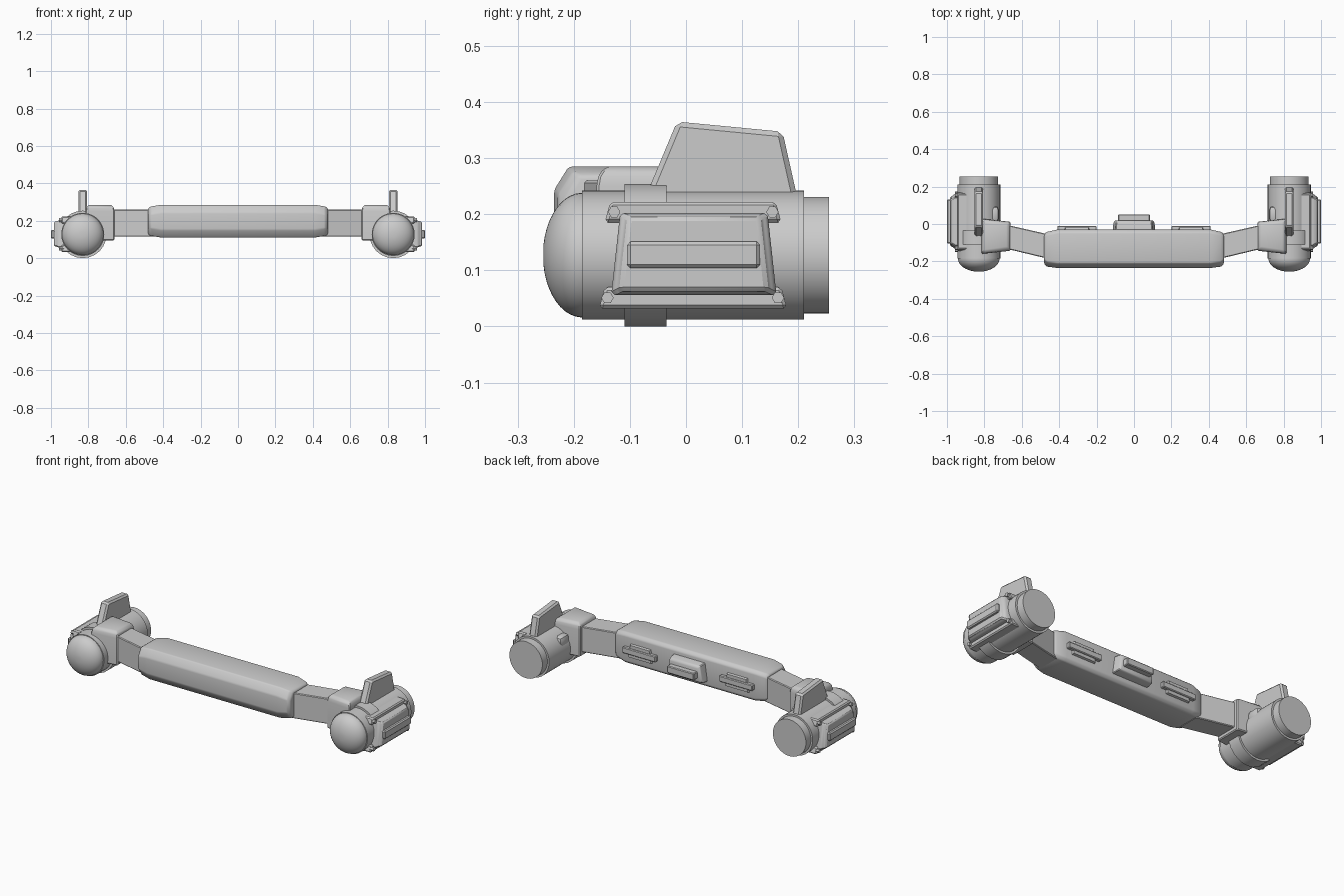
import bpy, bmesh, math
from mathutils import Vector

old = bpy.data.objects.get("Cube")
if old:
    bpy.data.objects.remove(old, do_unlink=True)

grey = bpy.data.materials.new("plain grey")
grey.use_nodes = True
grey.diffuse_color = (0.6, 0.6, 0.6, 1)
grey.node_tree.nodes["Principled BSDF"].inputs["Base Color"].default_value = (0.6, 0.6, 0.6, 1)


def finish(name, bm, bevel=0, segments=1, angle=30):
    """Turn a bmesh into a shaded, optionally bevelled object."""
    bmesh.ops.recalc_face_normals(bm, faces=bm.faces)
    mesh = bpy.data.meshes.new(name)
    bm.to_mesh(mesh)
    bm.free()
    mesh.materials.append(grey)
    obj = bpy.data.objects.new(name, mesh)
    bpy.context.collection.objects.link(obj)
    if bevel:
        mod = obj.modifiers.new("edge bevel", "BEVEL")
        mod.width, mod.segments = bevel, segments
        mod.limit_method = "ANGLE"
    bpy.ops.object.select_all(action="DESELECT")
    obj.select_set(True)
    bpy.context.view_layer.objects.active = obj
    if bevel:
        bpy.ops.object.modifier_apply(modifier="edge bevel")
    bpy.ops.object.shade_smooth_by_angle(angle=math.radians(angle))
    return obj


def loft(name, rings, **kw):
    """Skin a list of equal length point rings and cap both ends."""
    bm = bmesh.new()
    loops = [[bm.verts.new(p) for p in ring] for ring in rings]
    n = len(loops[0])
    for a, b in zip(loops, loops[1:]):
        for i in range(n):
            j = (i + 1) % n
            bm.faces.new((a[i], a[j], b[j], b[i]))
    bm.faces.new(loops[0])
    bm.faces.new(loops[-1])
    return finish(name, bm, **kw)


def box(name, x, y, z, **kw):
    return loft(name, [[(a, y[0], z[0]), (a, y[1], z[0]), (a, y[1], z[1]), (a, y[0], z[1])]
                       for a in x], **kw)


def plate(name, x, outline, **kw):
    """Extrude a (y, z) outline along x."""
    return loft(name, [[(a, y, z) for y, z in outline] for a in x], **kw)


def lathe(name, profile, cx, cz, steps=48):
    """Revolve (y, radius) stations around the pod axis."""
    rings = []
    for y, r in profile:
        rings.append([(cx + r * math.cos(t * math.tau / steps), y,
                       cz + r * math.sin(t * math.tau / steps)) for t in range(steps)])
    return loft(name, rings)


def mirrored(side, obj):
    """Move a part built on +x to the chosen side."""
    if side < 0:
        bm = bmesh.new()
        bm.from_mesh(obj.data)
        for v in bm.verts:
            v.co.x = -v.co.x
        bmesh.ops.reverse_faces(bm, faces=bm.faces)
        bm.to_mesh(obj.data)
        bm.free()


# Central beam: chamfered section, shrinking at both ends
def beam_ring(x, front, back, low, high, c):
    return [(x, front, low + c * 1.6), (x, front, high - c * 1.6), (x, front + c, high),
            (x, back - c * .6, high), (x, back, high - c * .6), (x, back, low + c * .6),
            (x, back - c * .6, low), (x, front + c, low)]


beam = [(0.48, -0.215, -0.05, 0.125, 0.268), (0.465, -0.228, -0.042, 0.119, 0.276),
        (0.41, -0.235, -0.03, 0.11, 0.285)]
stations = [(-s[0],) + s[1:] for s in beam] + beam[::-1]
loft("main_beam", [beam_ring(*s, 0.026) for s in stations], bevel=0.006, segments=2)

# Rear fittings on the beam
loft("rear_housing", [[(-w, y, l), (w, y, l), (w - t, y, h), (-w + t, y, h)]
                      for y, w, t, l, h in ((-0.04, 0.115, 0.015, 0.145, 0.25),
                                            (0.01, 0.11, 0.015, 0.15, 0.245),
                                            (0.02, 0.1, 0.015, 0.16, 0.235))], bevel=0.004)
box("rear_housing_bar", (-0.085, 0.085), (0, 0.052), (0.175, 0.215), bevel=0.004)

for side, tag in ((1, "left"), (-1, "right")):
    def part(obj):
        mirrored(side, obj)
        obj.name = tag + "_" + obj.name

    # Long rear rails on the beam
    part(loft("rear_rail_base", [[(0.305 - w, y, l), (0.305 + w, y, l), (0.305 + w - t, y, h),
                                  (0.305 - w + t, y, h)]
                                 for y, w, t, l, h in ((-0.035, 0.075, 0.01, 0.155, 0.235),
                                                       (-0.018, 0.07, 0.01, 0.16, 0.23))]))
    part(box("rear_rail", (0.2, 0.41), (-0.035, -0.01), (0.178, 0.212), bevel=0.004))

    # Angled arm
    part(loft("arm", [[(x, f, 0.115), (x, b, 0.115), (x, b, 0.26), (x, f, 0.26)]
                      for x, f, b in ((0.45, -0.188, -0.057), (0.7, -0.128, 0.0))], bevel=0.004))

    # Shoulder block with a tapered cap
    shoulder = [(0.095, 0.0), (0.25, 0.0), (0.272, 0.004), (0.285, 0.018)]
    part(loft("shoulder_block", [[(0.66 + d, -0.143 + d, z), (0.815 - d, -0.16 + d, z),
                                  (0.815 - d, 0.028 - d, z), (0.66 + d, 0.012 - d, z)]
                                 for z, d in shoulder], bevel=0.005))

    # Round pod: domed nose, barrel, collar and rear cap
    cx, cz, r = 0.83, 0.127, 0.115
    dome = [(-0.255 + 0.07 * (1 - math.cos(a)), 0.111 * math.sin(a))
            for a in (math.radians(8 * k) for k in range(1, 12))]
    part(lathe("pod_nose", dome + [(-0.18, 0.111)], cx, cz))
    part(lathe("pod_barrel", [(-0.185, r), (0.21, r)], cx, cz))
    part(lathe("pod_collar", [(-0.11, 0.127), (-0.035, 0.127)], cx, cz, 24))
    part(lathe("pod_rear_cap", [(0.2, 0.104), (0.255, 0.104)], cx, cz))

    # Upright fin
    part(plate("fin", (0.806, 0.854), [(-0.085, 0.2), (-0.016, 0.365), (0.172, 0.347),
                                       (0.205, 0.2)], bevel=0.009))

    # Small inner fairing behind the shoulder
    part(box("inner_fairing", (0.722, 0.78), (0.01, 0.095), (0.15, 0.215), bevel=0.02, segments=2))

    # Outer access panel, its mounting strips, bar and bolts
    part(plate("panel_top_strip", (0.88, 0.945), [(-0.145, 0.185), (-0.135, 0.222), (0.16, 0.222),
                                                 (0.17, 0.185)], bevel=0.006))
    part(plate("panel_bottom_strip", (0.88, 0.945), [(-0.155, 0.032), (-0.145, 0.07),
                                                    (0.17, 0.07), (0.18, 0.032)], bevel=0.006))
    outline = [(-0.125, 0.06), (-0.11, 0.198), (0.138, 0.198), (0.153, 0.06)]
    mid = Vector((0.014, 0.129))
    rings = []
    for x, s in ((0.9, 1.06), (0.962, 1.06), (0.968, 1.0), (0.984, 0.94)):
        pts = [mid + (Vector(p) - mid) * s for p in outline]
        rings.append([(x, p.x, p.y) for p in pts])
    part(loft("access_panel", rings, bevel=0.006))
    part(box("panel_bar", (0.97, 1.0), (-0.105, 0.132), (0.104, 0.151), bevel=0.006))
    for i, (y, z) in enumerate(((-0.128, 0.204), (0.154, 0.204), (-0.14, 0.051), (0.164, 0.051))):
        hexagon = [(y + 0.011 * math.cos(k * math.tau / 6), z + 0.011 * math.sin(k * math.tau / 6))
                   for k in range(6)]
        part(plate(f"panel_bolt_{i + 1}", (0.93, 0.957), hexagon))
